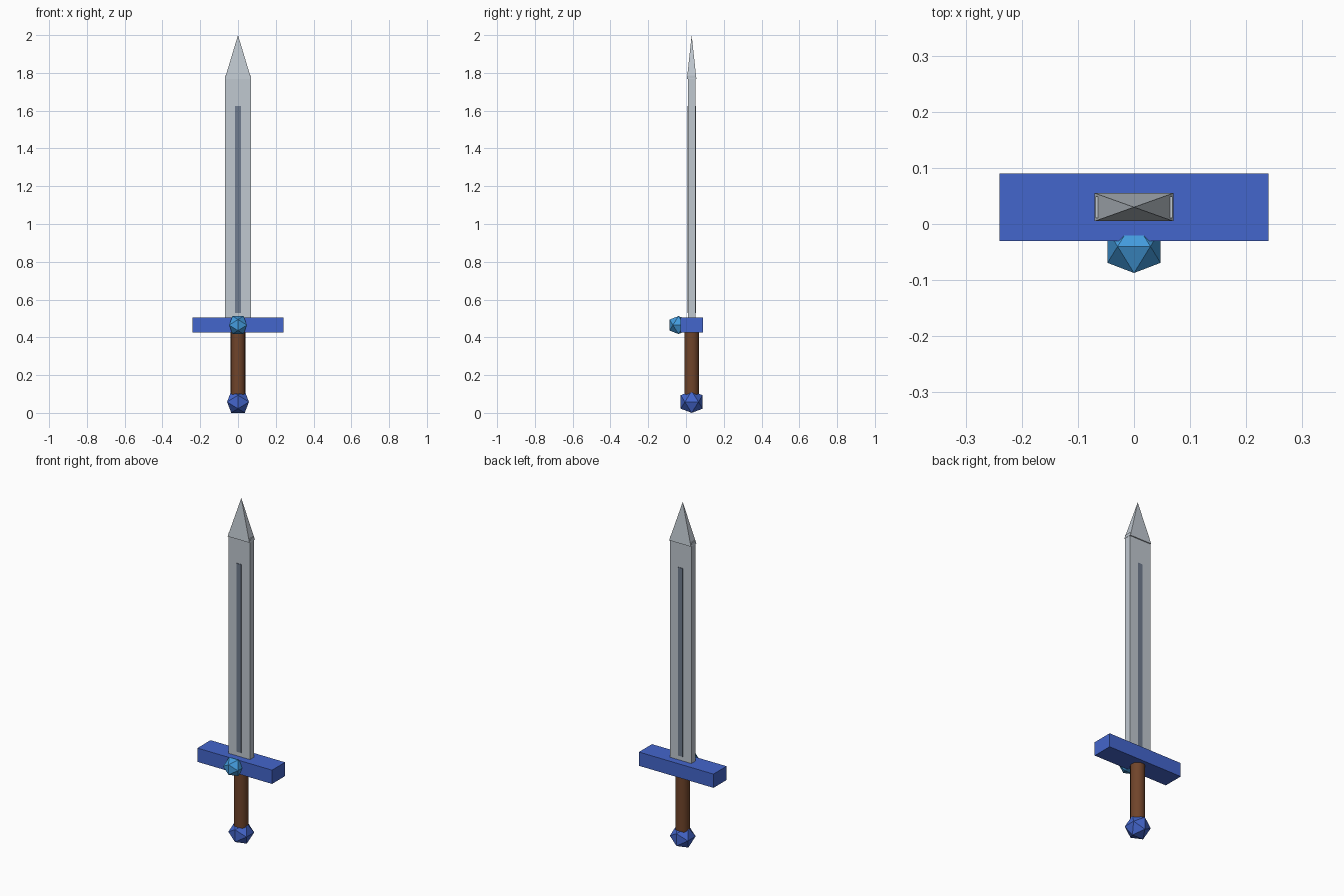
import bpy, bmesh, math
from mathutils import Vector

if "Cube" in bpy.data.objects:
    bpy.data.objects.remove(bpy.data.objects["Cube"])

CY = 0.03  # depth of the sword's long axis


def mat(name, rgb):
    m = bpy.data.materials.new(name)
    lin = [(c / 255 / 12.92) if c < 11 else ((c / 255 + 0.055) / 1.055) ** 2.4 for c in rgb]
    m.diffuse_color = (*lin, 1)
    m.use_nodes = True
    m.node_tree.nodes["Principled BSDF"].inputs["Base Color"].default_value = m.diffuse_color
    return m


steel = mat("steel", (192, 200, 208))
slate = mat("dark slate", (112, 124, 142))
blue = mat("royal blue", (68, 102, 204))
gem_blue = mat("gem blue", (68, 156, 222))
brown = mat("brown leather", (112, 68, 42))


def finish(bm, name, material):
    bmesh.ops.recalc_face_normals(bm, faces=bm.faces)
    me = bpy.data.meshes.new(name)
    bm.to_mesh(me)
    bm.free()
    me.materials.append(material)
    ob = bpy.data.objects.new(name, me)
    bpy.context.collection.objects.link(ob)
    return ob


def box(name, half_x, half_y, z0, z1, material):
    bm = bmesh.new()
    bmesh.ops.create_cube(bm, size=2)
    for v in bm.verts:
        v.co = (v.co.x * half_x, CY + v.co.y * half_y, (z0 + z1) / 2 + v.co.z * (z1 - z0) / 2)
    return finish(bm, name, material)


def icosahedron(name, r, centre, material):
    # golden-ratio orientation: an edge lies flat on top, running along x
    bm = bmesh.new()
    p = (1 + math.sqrt(5)) / 2
    for a in (-1, 1):
        for b in (-p, p):
            for co in ((a, 0, b), (0, b, a), (b, a, 0)):
                bm.verts.new(Vector(co).normalized() * r + Vector(centre))
    bmesh.ops.convex_hull(bm, input=bm.verts)
    return finish(bm, name, material)


# Blade, with a thin dark strip showing on both faces
box("blade", 0.069, 0.019, 0.50, 1.787, steel)
box("fuller", 0.015, 0.022, 0.53, 1.625, slate)

# Four-sided tip, softly shaded sides and flat base
bm = bmesh.new()
base = [bm.verts.new((x * 0.07, CY + y * 0.025, 1.768)) for x, y in ((-1, -1), (1, -1), (1, 1), (-1, 1))]
tip = [bm.verts.new((0, CY, 2.0)) for _ in range(4)]
for i in range(4):
    bm.faces.new((base[i], base[(i + 1) % 4], tip[i])).smooth = True
bm.faces.new(base[::-1])
finish(bm, "blade_tip", steel)

# Crossguard
box("crossguard", 0.24, 0.06, 0.425, 0.505, blue)

# Round grip
bm = bmesh.new()
bmesh.ops.create_cone(bm, cap_ends=True, segments=16, radius1=0.039, radius2=0.039, depth=0.37)
bmesh.ops.translate(bm, verts=bm.verts, vec=(0, CY, 0.245))
for f in bm.faces:
    f.smooth = len(f.verts) == 4
finish(bm, "grip", brown)

# Pommel and guard gem
icosahedron("pommel", 0.068, (0, CY, 0.058), blue)
icosahedron("gem", 0.0556, (0, -0.04, 0.465), gem_blue)
